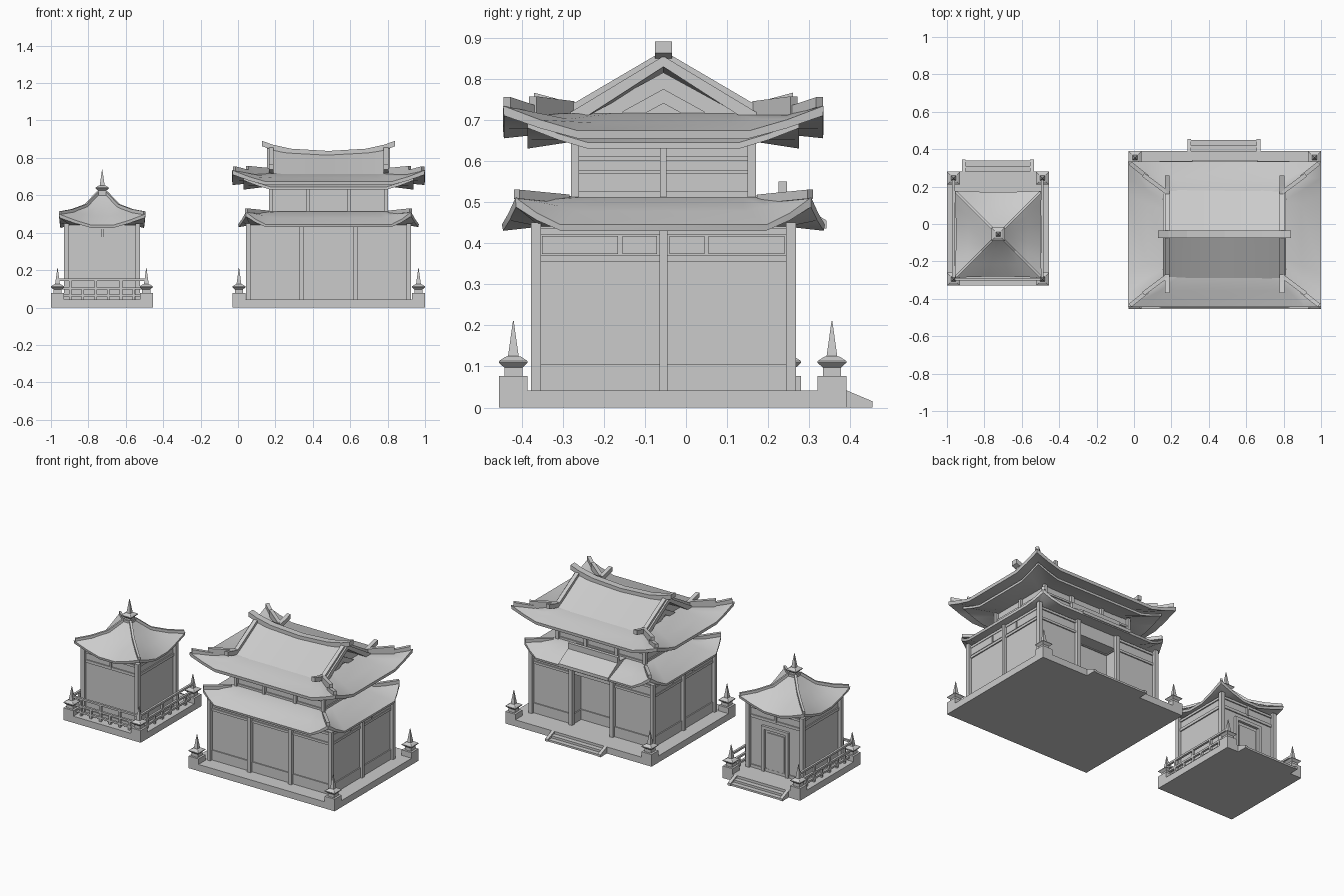
import bpy, bmesh
from math import radians
from mathutils import Vector

cube = bpy.data.objects.get("Cube")
if cube:
    bpy.data.objects.remove(cube, do_unlink=True)

mat = bpy.data.materials.new("plain_grey")
mat.use_nodes = True
GREY = (0.6, 0.6, 0.6, 1)
mat.diffuse_color = GREY
mat.node_tree.nodes["Principled BSDF"].inputs["Base Color"].default_value = GREY

CY = -0.055           # shared depth centre of both buildings
BX, SX = 0.484, -0.726  # hall and pavilion centres


def finish(name, bm):
    bmesh.ops.recalc_face_normals(bm, faces=bm.faces)
    me = bpy.data.meshes.new(name)
    bm.to_mesh(me)
    bm.free()
    me.materials.append(mat)
    ob = bpy.data.objects.new(name, me)
    bpy.context.collection.objects.link(ob)
    return ob


def smooth(ob):
    bpy.ops.object.select_all(action='DESELECT')
    ob.select_set(True)
    bpy.context.view_layer.objects.active = ob
    bpy.ops.object.shade_smooth_by_angle(angle=radians(30))


def loft_points(name, rings):
    bm = bmesh.new()
    loops = [[bm.verts.new(p) for p in r] for r in rings]
    n = len(loops[0])
    for a, b in zip(loops, loops[1:]):
        for i in range(n):
            j = (i + 1) % n
            bm.faces.new((a[i], a[j], b[j], b[i]))
    bm.faces.new(loops[0])
    bm.faces.new(loops[-1])
    return finish(name, bm)


def box(name, x0, x1, y0, y1, z0, z1):
    return loft_points(name, [[(x0, y0, z), (x1, y0, z), (x1, y1, z), (x0, y1, z)] for z in (z0, z1)])


def extrude_x(name, x0, x1, profile):
    return loft_points(name, [[(x, y, z) for y, z in profile] for x in (x0, x1)])


def beam(name, p, q, w, h):
    """Bar with its underside running from p to q."""
    p, q = Vector(p), Vector(q)
    d = (q - p).normalized()
    side = d.cross(Vector((0, 0, 1))).normalized() * w / 2
    up = Vector((0, 0, h))
    return loft_points(name, [[e - side, e + side, e + side + up, e - side + up] for e in (p, q)])


def roof(name, cx, cy, fx, fy, rings):
    """Four-sided roof; each ring is (half x, half y, height, corner lift, corner pull)."""
    out = []
    for hx, hy, z, lift, pull in rings:
        pts = []
        for sx, sy, along_x in ((1, -1, 1), (1, 1, 0), (-1, 1, 1), (-1, -1, 0)):
            f = fx if along_x else fy
            # walk each side from one corner to just before the next
            for t in (-1, -(1 + f) / 2, -f, f, (1 + f) / 2):
                r = max(0, (abs(t) - f) / (1 - f))
                if along_x:
                    x, y = t * sx * hx, sy * hy
                else:
                    x, y = sx * hx, t * sy * hy
                k = 1 - pull * r
                pts.append((cx + x * k, cy + y * k, z + lift * r ** 1.2))
        out.append(pts)
    smooth(loft_points(name, out))


def spire(name, x, y, z):
    profile = [(.022, 0), (.022, .02), (.035, .032), (.035, .036), (.02, .046), (.013, .048), (.001, .133)]
    loft_points(name, [[(x + i * r, y + j * r, z + h) for i, j in
                        ((-1, -1), (1, -1), (1, 1), (-1, 1))] for r, h in profile])


def platform(name, x0, x1, y0, y1, block):
    box(name + "_base", x0, x1, y0, y1, 0, .042)
    for ax in (x0, x1 - block):
        for ay in (y0, y1 - block):
            box(name + "_corner_block", ax, ax + block, ay, ay + block, 0, .077)
            spire(name + "_corner_spire", ax + block / 2, ay + block / 2, .077)


def steps(name, x0, x1, y):
    for a in (x0, x1 - .02):
        extrude_x(name + "_cheek", a, a + .02, [(y, 0), (y + .064, 0), (y + .064, .015), (y, .042)])
    for i in range(2):
        box(name + "_tread", x0 + .02, x1 - .02, y, y + .06 - i * .03, 0, .012 + i * .014)


def wall(name, x0, x1, y0, y1, z0, z1, bands):
    box(name, x0, x1, y0, y1, z0, z1)
    e = .007
    for a, b in bands:
        box(name + "_rail", x0 - e, x1 + e, y0 - e, y1 + e, a, b)


def posts(name, cx, xs, ys, z0, z1, w):
    """Posts around the rim of a grid of offsets."""
    for x in xs:
        for y in ys:
            if abs(x) == xs[-1] or abs(y) == ys[-1]:
                box(name, cx + x - w, cx + x + w, CY + y - w, CY + y + w, z0, z1)


def hips(name, cx, outer, inner, w, h):
    for sx in (-1, 1):
        for sy in (-1, 1):
            p, q = [(cx + sx * a, CY + sy * b, z) for a, b, z in (outer, inner)]
            beam(name, p, q, w, h)


# Large hall: platform and back steps
platform("hall", -.03, 1, -.455, .39, .07)
steps("hall_step", .285, .675, .39)

# Lower storey with a recessed back entrance
bands = [(.042, .105), (.355, .37), (.42, .435)]
wall("hall_wall", BX - .419, BX + .419, CY - .298, .16, .04, .445, bands)
for a, b in ((BX - .419, BX - .145), (BX + .145, BX + .419)):
    wall("hall_back_bay", a, b, .1, .243, .04, .445, bands)
box("entrance_lintel", BX - .145, BX + .145, .16, .245, .36, .445)
posts("hall_post", BX, (-.428, -.144, .144, .428), (-.31, .31), .04, .45, .012)
posts("hall_side_post", BX, (-.428, .428), (0,), .04, .45, .01)
for sx in (-1, 1):
    for y0, y1 in ((-.295, -.11), (-.1, -.015), (.015, .1), (.11, .295)):
        x = BX + sx * .421
        box("side_transom", x - .005, x + .005, CY + y0, CY + y1, .373, .417)

# Lower roof
roof("lower_roof", BX, CY, .7, .64, [
    (.42, .3, .44, 0, 0), (.48, .39, .43, .058, .08), (.483, .393, .445, .066, .085),
    (.40, .31, .478, .026, .035), (.325, .235, .512, 0, 0)])
hips("lower_hip_ridge", BX, (.44, .357, .508), (.325, .235, .496), .02, .022)

# Door canopy over the back entrance
extrude_x("canopy", .31, .66, [(.15, .515), (.235, .52), (.342, .455), (.342, .435), (.2, .46)])
box("canopy_ridge", .31, .66, .225, .246, .505, .55)

# Upper storey
wall("upper_wall", BX - .3, BX + .3, CY - .208, CY + .208, .47, .66,
     [(.5, .525), (.568, .577), (.6, .612)])
posts("upper_post", BX, (-.307, -.11, .11, .307), (-.215, .215), .5, .66, .01)
posts("upper_side_post", BX, (-.307, .307), (0,), .5, .66, .008)

# Upper roof in two tiers
roof("under_eave", BX, CY, .68, .56, [
    (.3, .2, .65, 0, 0), (.455, .33, .63, .05, 0), (.455, .33, .645, .05, 0), (.3, .2, .68, 0, 0)])
roof("upper_roof", BX, CY, .66, .54, [
    (.3, .2, .675, 0, 0), (.513, .388, .655, .055, 0), (.515, .39, .674, .06, 0),
    (.41, .3, .692, .022, 0), (.30, .225, .716, 0, 0)])

# Stepped hip ridges: a low outer run and a raised inner run
hips("outer_hip_ridge", BX, (.505, .38, .73), (.41, .305, .705), .022, .025)
hips("inner_hip_ridge", BX, (.435, .318, .712), (.31, .225, .7), .022, .045)

# Sagging gabled top
sections = []
for x in (-.33, -.2, 0, .2, .33):
    top = .825 + .03 * (x / .33) ** 2
    sections.append([(BX + x, CY + y, z) for y, z in (
        (-.24, .71), (0, top), (.24, .71), (.2, .7), (0, top - .026), (-.2, .7))])
smooth(loft_points("gable_roof", sections))
extrude_x("gable_wall", BX - .28, BX + .28, [(CY - .21, .7), (CY, .815), (CY + .21, .7)])

# Barge boards, gable trim and ridge
for sx in (-1, 1):
    x = BX + sx * .307
    for sy in (-1, 1):
        path = [(0, .84), (.215, .714), (.255, .722), (.315, .738)]
        for (a, za), (b, zb) in zip(path, path[1:]):
            beam("barge_board", (x, CY + sy * a, za), (x, CY + sy * b, zb), .025, .028)
        t = BX + sx * .289
        beam("gable_trim", (t, CY, .74), (t, CY + sy * .1, .685), .02, .035)
    span = [(0, .808), (.2, .82), (.3, .842), (.355, .862)]
    for (a, za), (b, zb) in zip(span, span[1:]):
        beam("main_ridge", (BX + sx * a, CY, za), (BX + sx * b, CY, zb), .042, .029)

# Small pavilion: platform and steps
platform("pavilion", -1, -.455, -.33, .28, .07)
steps("pavilion_step", -.92, -.535, .28)

# Pavilion walls and back door
wall("pavilion_wall", SX - .184, SX + .184, CY - .184, CY + .184, .04, .44,
     [(.042, .06), (.36, .378), (.42, .435)])
posts("pavilion_post", SX, (-.19, .19), (-.19, .19), .04, .45, .013)
posts("pavilion_mid_strut", SX, (0,), (-.189, .189), .37, .44, .006)
for sx in (-1, 1):
    box("door_jamb", SX + sx * .085 - .01, SX + sx * .085 + .01, .125, .145, .04, .32)
box("door_head", SX - .095, SX + .095, .125, .145, .31, .33)
box("door_leaf", SX - .06, SX + .06, .125, .135, .06, .29)

# Pavilion railings on the front and both sides
rails = [((-.965, -.295), (-.49, -.295)), ((-.965, -.295), (-.965, .245)), ((-.49, -.295), (-.49, .245))]
for (ax, ay), (bx, by) in rails:
    for z in (.058, .095, .142):
        beam("railing_bar", (ax, ay, z), (bx, by, z), .014, .012)
    n = 7
    for i in range(1, n):
        x, y = ax + (bx - ax) * i / n, ay + (by - ay) * i / n
        top = .145 if i % 2 else .1
        box("railing_baluster", x - .007, x + .007, y - .007, y + .007, .04, top)

# Pavilion roof with hip ridges and top spire
tiers = [(.226, .226, .44, .06, -.025), (.16, .16, .49, .022, 0), (.09, .09, .538, 0, 0), (.025, .025, .605, 0, 0)]
roof("pavilion_roof", SX, CY, .25, .25,
     [(.17, .17, .44, 0, 0), (.223, .223, .425, .055, -.025)] + tiers)
for a, b in zip(tiers, tiers[1:]):
    hips("pavilion_hip_ridge", SX, (a[0], a[0], a[2] + a[3] - .006), (b[0], b[0], b[2] + b[3] - .006), .014, .02)
box("spire_base", SX - .03, SX + .03, CY - .03, CY + .03, .595, .613)
spire("pavilion_spire", SX, CY, .605)
